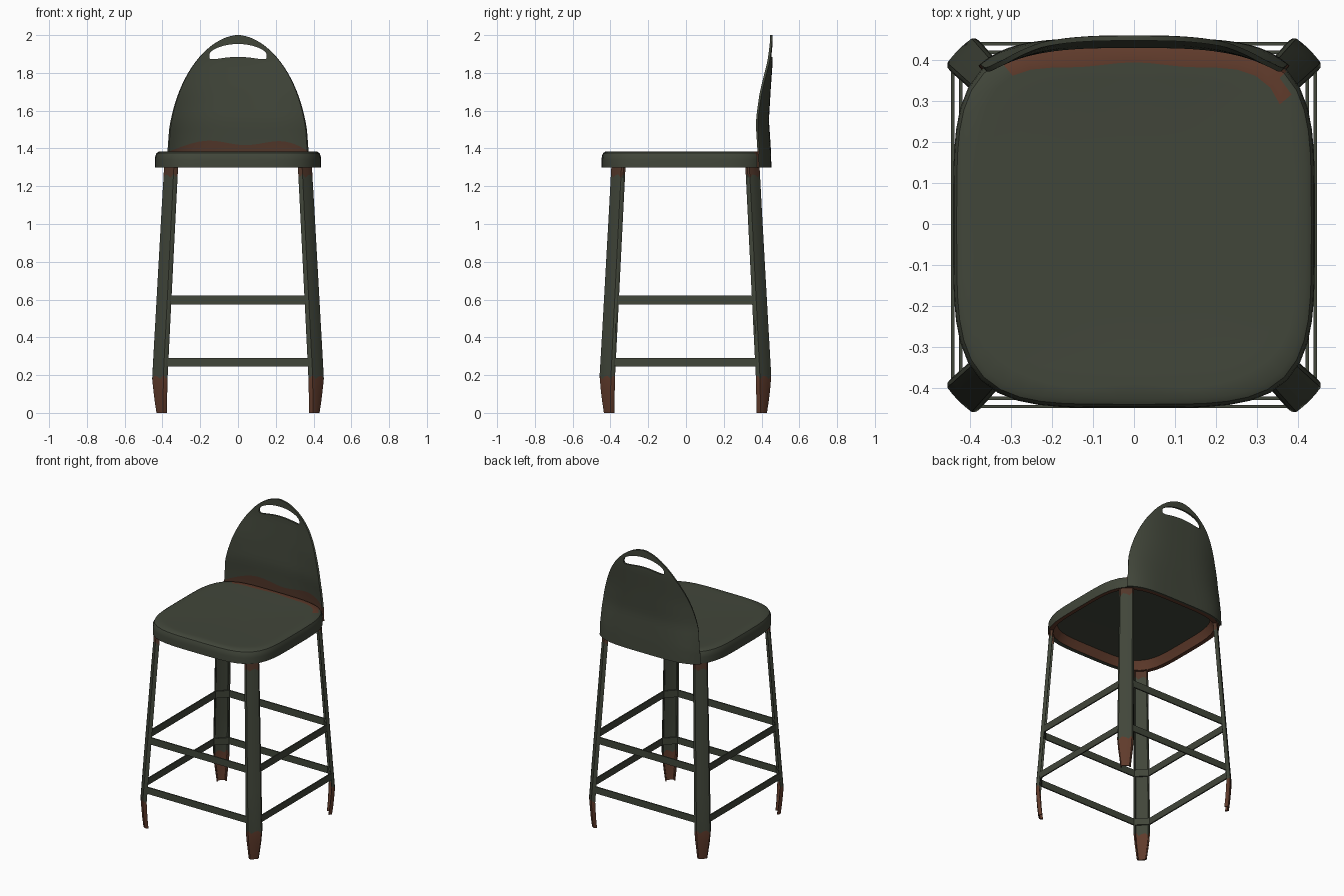
import bpy, bmesh
from math import cos, sin, pi, sqrt

cube = bpy.data.objects.get("Cube")
if cube:
    bpy.data.objects.remove(cube, do_unlink=True)


def material(name, rgb):
    m = bpy.data.materials.new(name)
    m.use_nodes = True
    m.diffuse_color = (*rgb, 1)
    m.node_tree.nodes["Principled BSDF"].inputs["Base Color"].default_value = (*rgb, 1)
    return m


MATS = [material("dark_green_paint", (0.053, 0.061, 0.042)),
        material("rust", (0.115, 0.043, 0.024)),
        material("dull_rust", (0.085, 0.038, 0.023))]
GREEN, RUST, DULL = range(3)
CY = -0.003      # the frame sits slightly forward of the backrest
POWER = 4.2      # squareness of the seat outline


def lerp(table, z):
    """Straight-line lookup in a list of (position, value) pairs."""
    for (a, va), (b, vb) in zip(table, table[1:]):
        if z <= b:
            return va + (vb - va) * (z - a) / (b - a)
    return table[-1][1]


def sheet(name, rows, closed=False, thick=0, cutter=None, paint=None, angle=35):
    """Skin rows of points, thicken, cut, then colour faces by a rule."""
    bm = bmesh.new()
    grid = [[bm.verts.new(p) for p in row] for row in rows]
    for a, b in zip(grid, grid[1:]):
        n = len(a)
        for i in range(n if closed else n - 1):
            j = (i + 1) % n
            bm.faces.new((a[i], a[j], b[j], b[i]))
    bmesh.ops.remove_doubles(bm, verts=bm.verts, dist=1e-5)
    bmesh.ops.recalc_face_normals(bm, faces=bm.faces)
    mesh = bpy.data.meshes.new(name)
    bm.to_mesh(mesh)
    bm.free()
    ob = bpy.data.objects.new(name, mesh)
    bpy.context.collection.objects.link(ob)
    if thick:
        mod = ob.modifiers.new("thickness", "SOLIDIFY")
        mod.thickness, mod.offset = thick, 0
    if cutter:
        mod = ob.modifiers.new("slot", "BOOLEAN")
        mod.operation, mod.solver, mod.object = "DIFFERENCE", "EXACT", cutter
    # Apply the modifiers
    dg = bpy.context.evaluated_depsgraph_get()
    ob.data = bpy.data.meshes.new_from_object(ob.evaluated_get(dg))
    ob.modifiers.clear()
    ob.data.name = name
    ob.data.materials.clear()
    for m in MATS:
        ob.data.materials.append(m)
    for f in ob.data.polygons:
        f.material_index = paint(f.center, f.normal) if paint else GREEN
    bpy.ops.object.select_all(action="DESELECT")
    ob.select_set(True)
    bpy.context.view_layer.objects.active = ob
    bpy.ops.object.shade_smooth_by_angle(angle=angle * pi / 180)
    return ob


# Seat: rounded square pan with a skirt, a folded lip and a hollow underside
def square_norm(x, y):
    return (abs(x) ** POWER + abs(y) ** POWER) ** (1 / POWER)


def seat_ring(scale, z, count=64):
    ring = []
    for i in range(count):
        a = 2 * pi * i / count
        wave = 0.012 * sin(9 * a) if scale == 0.88 else 0
        r = 0.44 * (scale + wave) / square_norm(cos(a), sin(a))
        ring.append((r * cos(a), r * sin(a) * 1.01 + CY, z))
    return ring


def seat_paint(c, n):
    if n.z > 0.3 and c.y > 0.3 and -0.3 < c.x < 0.37 and square_norm(c.x, c.y) > 0.395:
        return RUST
    inside = square_norm(c.x, c.y) < 0.43
    return RUST if inside and c.z < 1.345 else GREEN


seat_profile = [(0, 1.379), (0.5, 1.38), (0.8, 1.384), (0.88, 1.385), (0.95, 1.384),
                (0.98, 1.376), (0.995, 1.36), (1, 1.34), (1, 1.3), (0.94, 1.3),
                (0.925, 1.32), (0.89, 1.355), (0, 1.362)]
sheet("seat", [seat_ring(s, z) for s, z in seat_profile], closed=True, paint=seat_paint)

# Backrest: arched sheet that hugs the rear of the seat, with a grip slot
LEAN = [(1.3, 0.446), (1.39, 0.444), (1.55, 0.433), (1.72, 0.443), (1.86, 0.453), (2.0, 0.452)]


def back_point(u, z):
    s = min((z - 1.3) / 0.7, 0.9995)
    x = u * 0.375 * (1 - s ** 2.2) ** 0.55
    if z == 1.43:
        z += 0.012 * cos(16 * x + 2.5) - 0.035 * abs(u) ** 5
    hug = 0.445 * (1 - (1 - abs(x / 0.445) ** POWER) ** (1 / POWER))
    bow = 1.5 * abs(x) ** 3
    t = min(max((z - 1.39) / 0.3, 0), 1)
    return (x, lerp(LEAN, z) - hug * (1 - t) - bow * t, z)


heights = [1.3, 1.37, 1.43] + [1.5 + 0.5 * sin(pi / 2 * i / 22) for i in range(23)]
rows = [[back_point(i / 16 - 1, z) for i in range(33)] for z in heights]

# Cutter for the slot: an arched band with rounded ends
slot = []
for i in range(48):
    a = 2 * pi * i / 48
    x = 0.152 * (1 if cos(a) > 0 else -1) * abs(cos(a)) ** 0.75
    half = 0.034 * (1 if sin(a) > 0 else -1) * abs(sin(a)) ** 0.6
    slot.append((x, 1.919 - 1.3 * x * x + half))
middle = [(0, 1.915)] * len(slot)
cutter = sheet("slot_cutter", [[(x, y, z) for x, z in outline] for y, outline in
               ((0.3, middle), (0.3, slot), (0.6, slot), (0.6, middle))], closed=True)
cutter.hide_render = True
sheet("backrest", rows, thick=0.012, cutter=cutter, angle=40,
      paint=lambda c, n: DULL if n.y < -0.3 and c.z < 1.43 else GREEN)
bpy.data.objects.remove(cutter, do_unlink=True)

# Legs: folded sheet strips set across the corners, splayed, with tapered feet
RADIUS = [(0, 0.583), (0.08, 0.592), (0.19, 0.598), (1.32, 0.513)]
WIDTH = [(0, 0.6), (0.06, 0.76), (0.12, 0.92), (0.19, 1.05), (1.32, 0.93)]
half_section = [(0.045, -0.02), (0.044, -0.008), (0.038, -0.001), (0.02, 0.001)]
section = half_section + [(0, 0.002)] + [(-t, r) for t, r in reversed(half_section)]


def leg_row(z, sx, sy):
    row = []
    for i, (t, r) in enumerate(section):
        zz = z + (0.012 * sin(2.3 * i) if z in (0.19, 1.255) else 0)
        w, rad = lerp(WIDTH, z), lerp(RADIUS, z) + r
        row.append((sx * (rad + t * w) / sqrt(2), sy * (rad - t * w) / sqrt(2) + CY, zz))
    return row


def leg_paint(c, n):
    return RUST if c.z < 0.185 else DULL if c.z > 1.26 else GREEN


for side, sx in (("left", 1), ("right", -1)):
    for end, sy in (("front", -1), ("back", 1)):
        levels = (0, 0.06, 0.12, 0.19, 0.45, 0.8, 1.1, 1.255, 1.32)
        sheet(f"{end}_{side}_leg", [leg_row(z, sx, sy) for z in levels],
              thick=0.008, paint=leg_paint)


# Rails: flat hoops that pass inside the legs at the corners
def hoop(name, half, cut, low, high):
    ring = []
    for sx, sy in ((1, 1), (-1, 1), (-1, -1), (1, -1)):
        pair = [(sx * half, sy * cut), (sx * cut, sy * half)]
        ring += pair if sx * sy > 0 else pair[::-1]
    sheet(name, [[(x, y + CY, z) for x, y in ring] for z in (low, high)],
          closed=True, thick=0.009)


hoop("lower_rail", 0.441, 0.372, 0.245, 0.29)
hoop("upper_rail", 0.421, 0.357, 0.575, 0.622)
